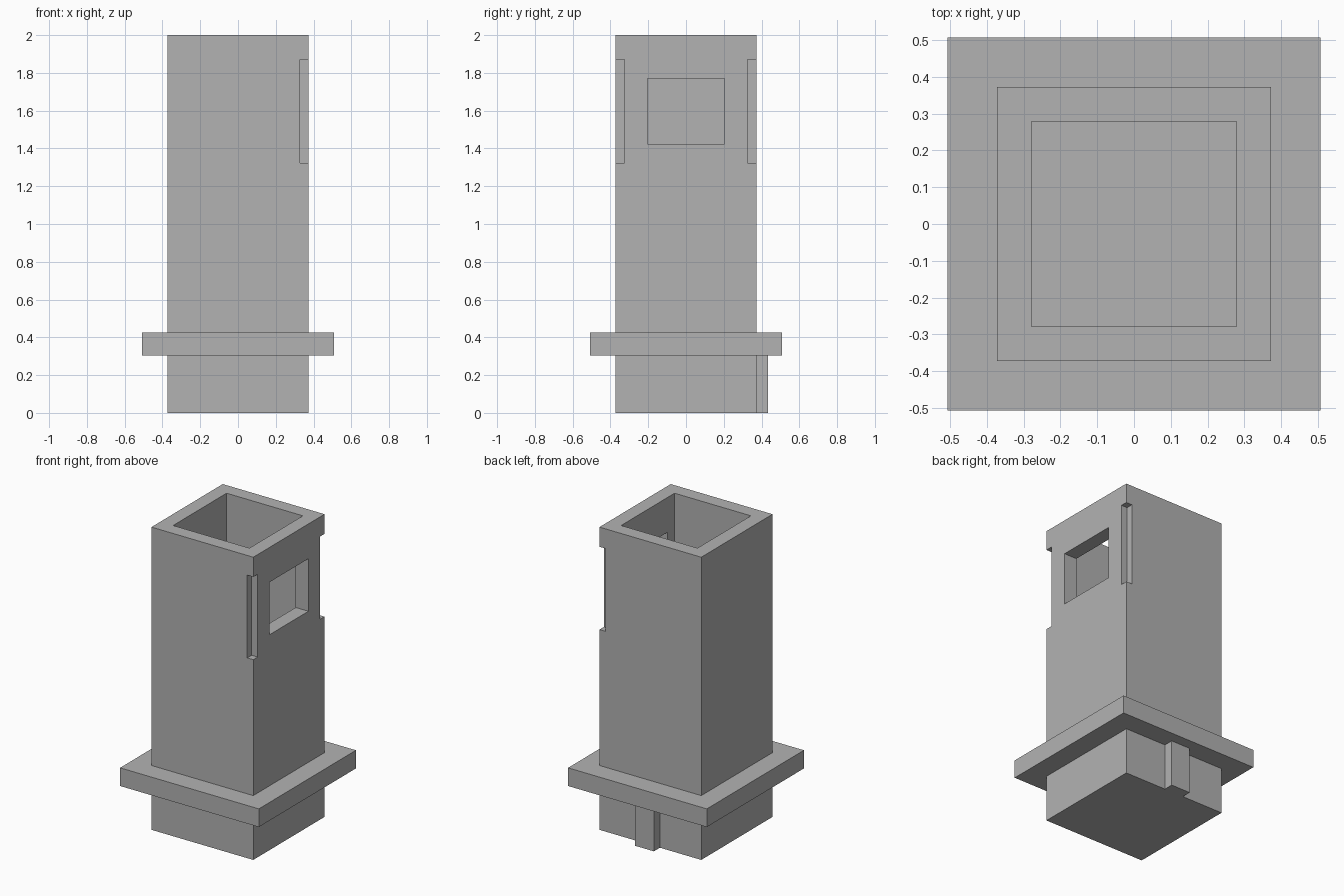
import bpy
import bmesh
from mathutils import Vector

default_cube = bpy.data.objects.get("Cube")
if default_cube:
    bpy.data.objects.remove(default_cube, do_unlink=True)

grey = bpy.data.materials.new("plain grey")
grey.use_nodes = True
grey.diffuse_color = (0.448, 0.448, 0.448, 1)
grey.node_tree.nodes["Principled BSDF"].inputs["Base Color"].default_value = grey.diffuse_color


def box(name, low, high):
    """Axis-aligned box between two opposite corners."""
    low, high = Vector(low), Vector(high)
    bm = bmesh.new()
    bmesh.ops.create_cube(bm, size=1)
    for v in bm.verts:
        v.co = (low + high) / 2 + v.co * (high - low)
    mesh = bpy.data.meshes.new(name)
    bm.to_mesh(mesh)
    bm.free()
    mesh.materials.append(grey)
    obj = bpy.data.objects.new(name, mesh)
    bpy.context.collection.objects.link(obj)
    return obj


def cut(target, low, high):
    """Remove a box-shaped volume from the target."""
    cutter = box("cutter", low, high)
    cutter.hide_render = True
    mod = target.modifiers.new("cut", 'BOOLEAN')
    mod.operation = 'DIFFERENCE'
    mod.solver = 'EXACT'
    mod.object = cutter
    bpy.context.view_layer.objects.active = target
    bpy.ops.object.modifier_apply(modifier=mod.name)
    bpy.data.objects.remove(cutter, do_unlink=True)


HALF = 0.372      # half width of the shaft
INNER = 0.279     # half width of the cavity
WALL = HALF - INNER
COLLAR_LOW, COLLAR_HIGH = 0.305, 0.425

# Square hollow shaft, open at the top
shaft = box("shaft", (-HALF, -HALF, 0), (HALF, HALF, 2))
cut(shaft, (-INNER, -INNER, WALL), (INNER, INNER, 2.1))

# Window through the left wall
cut(shaft, (0.2, -0.204, 1.423), (0.5, 0.204, 1.77))

# Notches in the two corners beside the window
for side in (-1, 1):
    y_low, y_high = sorted((side * 0.326, side * 0.5))
    cut(shaft, (0.328, y_low, 1.323), (0.5, y_high, 1.87))

# Square collar around the shaft
collar = box("collar", (-0.507, -0.507, COLLAR_LOW), (0.507, 0.507, COLLAR_HIGH))
cut(collar, (-HALF, -HALF, 0), (HALF, HALF, 1))

# Locating key on the back, below the collar
box("back_key", (-0.07, HALF, 0), (0.07, 0.435, COLLAR_LOW))
